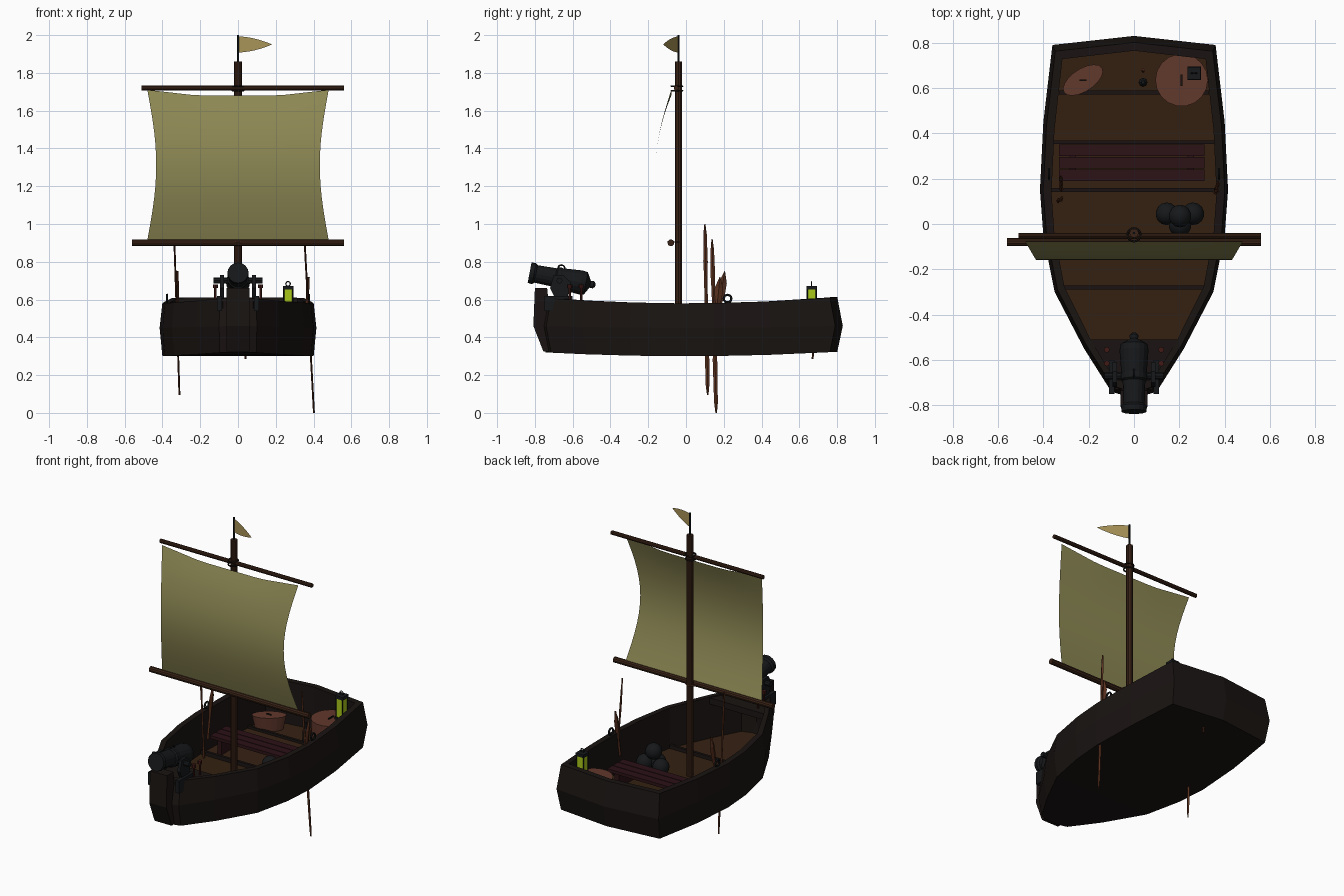
import bpy, math
from mathutils import Vector, Matrix

if "Cube" in bpy.data.objects:
    bpy.data.objects.remove(bpy.data.objects["Cube"])


def mat(name, r, g, b):
    m = bpy.data.materials.new(name)
    m.diffuse_color = (r, g, b, 1)
    m.use_nodes = True
    m.node_tree.nodes["Principled BSDF"].inputs["Base Color"].default_value = m.diffuse_color
    return m


HULL = mat("dark_wood", .010, .007, .006)
FLOOR = mat("floor_wood", .035, .015, .006)
SPAR = mat("spar_wood", .04, .016, .008)
BENCH = mat("bench_wood", .025, .006, .008)
TUB = mat("tub_wood", .12, .04, .025)
OAR = mat("oar_wood", .10, .03, .013)
IRON = mat("iron", .008, .009, .010)
RUST = mat("rust", .05, .01, .008)
SAIL = mat("canvas", .27, .25, .09)
FLAG = mat("flag_cloth", .40, .30, .10)
GLOW = mat("lamp_glow", .40, .58, .01)


def mesh(name, verts, faces, m, smooth=False):
    me = bpy.data.meshes.new(name)
    me.from_pydata([tuple(v) for v in verts], [], faces)
    me.materials.append(m)
    ob = bpy.data.objects.new(name, me)
    bpy.context.collection.objects.link(ob)
    if smooth:
        me.shade_smooth()
    return ob


def loft(name, rings, m, cap=True):
    """Join closed rings of equal length; ends capped."""
    n = len(rings[0])
    faces = [(k * n + i, k * n + (i + 1) % n, (k + 1) * n + (i + 1) % n, (k + 1) * n + i)
             for k in range(len(rings) - 1) for i in range(n)]
    if cap:
        faces += [tuple(range(n))[::-1], tuple(range((len(rings) - 1) * n, len(rings) * n))]
    return mesh(name, [p for r in rings for p in r], faces, m)


def turned(name, p1, p2, prof, m, n=12):
    """Round body along p1-p2; prof = (fraction along, radius)."""
    p1, p2 = Vector(p1), Vector(p2)
    q = (p2 - p1).to_track_quat('Z', 'Y')
    rings = [[p1.lerp(p2, t) + q @ Vector((r * math.cos(2 * math.pi * i / n),
              r * math.sin(2 * math.pi * i / n), 0)) for i in range(n)] for t, r in prof]
    return loft(name, rings, m)


def rod(name, p1, p2, r, m, n=8):
    return turned(name, p1, p2, [(0, r), (1, r)], m, n)


def box(name, x, y, z, m):
    ring = lambda h: [(x[0], y[0], h), (x[1], y[0], h), (x[1], y[1], h), (x[0], y[1], h)]
    return loft(name, [ring(z[0]), ring(z[1])], m)


def prism(name, prof, x0, x1, m):
    return loft(name, [[(x, y, z) for y, z in prof] for x in (x0, x1)], m)


def ring(name, loc, R, r, m, rot=(0, 0, 0)):
    bpy.ops.mesh.primitive_torus_add(major_radius=R, minor_radius=r, major_segments=16,
                                     minor_segments=6, location=loc, rotation=rot)
    ob = bpy.context.object
    ob.name = name
    ob.data.materials.append(m)


# hull: outline rings lofted outside and inside
half = [(.36, .79), (.40, .45), (.415, .15), (.40, -.05), (.35, -.30), (.22, -.55), (.10, -.74)]
outline = [(0, .83)] + half + [(0, -.77)] + [(-x, y) for x, y in reversed(half)]


def hull_ring(s, z, curve, inset=0):
    return [(x * (s - inset / .4), y * (s - inset / .8), z + curve * (y / .8) ** 2) for x, y in outline]


def across(base, n, flip):
    """Strip of faces joining the two sides of a symmetric ring."""
    out = []
    for i in range(n // 2):
        f = list(dict.fromkeys([i, i + 1, n - i - 1, (n - i) % n]))
        out.append(tuple(base + k for k in (f[::-1] if flip else f)))
    return out


rings = [hull_ring(.965, .30, .022), hull_ring(1, .45, .01), hull_ring(.965, .58, .03),
         hull_ring(.965, .58, .03, .035), hull_ring(.965, .325, .015, .035)]
n = len(outline)
faces = [(k * n + i, k * n + (i + 1) % n, (k + 1) * n + (i + 1) % n, (k + 1) * n + i)
         for k in range(4) for i in range(n)] + across(0, n, False)
mesh("hull", [p for r in rings for p in r], faces, HULL)
mesh("floor", rings[4], across(0, n, True), FLOOR)
for y, w in ((.58, .33), (.36, .36), (.15, .37), (-.28, .31)):
    box("floor_rib", (-w, w), (y - .008, y + .008), (.325, .35), HULL)

# bow post and foredeck
prism("bow_post", [(-.80, .66), (-.808, .46), (-.755, .325), (-.70, .325), (-.735, .66)], -.06, .06, HULL)
deck = [(-.08, -.73), (.08, -.73), (.20, -.51), (-.20, -.51)]
loft("foredeck", [[(x, y, z) for x, y in deck] for z in (.55, .59)], HULL)

# bench planks
for i in range(3):
    y = .19 + i * .055
    box("bench_plank", (-.33, .31), (y, y + .05), (.415, .435), BENCH)
for x in (-.27, .25):
    box("bench_leg", (x - .015, x + .015), (.2, .34), (.32, .415), BENCH)

# mast, yards and rope lashings
rod("mast", (0, -.04, .32), (0, -.04, 1.86), .02, SPAR, 10)
rod("flag_pole", (0, -.04, 1.84), (0, -.04, 2.0), .006, IRON, 6)
rod("upper_yard", (-.51, -.052, 1.72), (.56, -.052, 1.72), .013, SPAR, 10)
rod("lower_yard", (-.56, -.08, .90), (.56, -.08, .90), .018, SPAR, 10)
for z in (1.705, 1.73):
    ring("lashing", (0, -.048, z), .029, .005, HULL)
ring("lower_lashing", (0, -.06, .905), .036, .004, TUB)

# billowing sail
N, M = 12, 14
sv = []
for j in range(M + 1):
    v = j / M
    b = math.sin(math.pi * v)
    for i in range(N + 1):
        u = 2 * i / N - 1
        sag = .03 * v ** 6 * min(1, (1 - abs(u)) * 1.8)
        sv.append((u * (.48 - .047 * b), -.078 - .08 * b, .915 + .795 * v - sag))
grid = [(j * (N + 1) + i, j * (N + 1) + i + 1, (j + 1) * (N + 1) + i + 1, (j + 1) * (N + 1) + i)
        for j in range(M) for i in range(N)]
mesh("sail", sv, grid, SAIL, True)

# pennant
fv = []
for i in range(7):
    t = i / 6
    h = .042 * (1 - t ** 1.8)
    fv += [(.18 * t, -.04 - .08 * t, 1.95 - h), (.18 * t, -.04 - .08 * t, 1.951 + h)]
mesh("pennant", fv, [(2 * i, 2 * i + 2, 2 * i + 3, 2 * i + 1) for i in range(6)], FLAG)


# oars: flat tapered blades on a shaft
def oar(name, p1, p2, prof, thick):
    p1, p2 = Vector(p1), Vector(p2)
    loft(name, [[p1.lerp(p2, t) + Vector(d) for d in
                 ((thick, 0, 0), (0, w, 0), (-thick, 0, 0), (0, -w, 0))] for t, w in prof], OAR)


long_prof = [(0, .004), (.06, .010), (.3, .012), (.38, .009), (.7, .009), (.78, .012), (.94, .009), (1, .003)]
oar("left_oar", (-.31, .115, .095), (-.34, .10, 1.0), long_prof, .005)
oar("right_oar", (.402, .16, .0), (.352, .138, .92), long_prof, .005)
blade = [(0, .008), (.4, .01), (.6, .022), (.8, .022), (1, .002)]
oar("left_paddle", (-.32, .15, .43), (-.322, .205, .75), blade, .008)
oar("right_paddle", (.36, .15, .43), (.372, .18, .72), blade, .008)
for s in (-1, 1):
    ring("oarlock", (s * .375, .22, .605), .02, .006, IRON, (0, math.pi / 2, 0))

# barrel and oval tub at the stern
turned("barrel", (.21, .635, .325), (.21, .635, .52), [(0, .095), (.5, .112), (1, .116)], TUB, 18)
box("barrel_handle", (.206, .214), (.61, .66), (.52, .527), HULL)
tub = turned("oval_tub", (0, 0, 0), (0, 0, .10), [(0, .08), (1, .1)], TUB, 18)
tub.data.transform(Matrix.Translation((-.225, .635, .325)) @ Matrix.Rotation(math.radians(33), 4, 'Z')
                   @ Matrix.Diagonal((1, .5, 1, 1)))
box("tub_handle", (-.24, -.21), (.632, .638), (.425, .432), HULL)
turned("bottle", (.04, .625, .32), (.04, .625, .45), [(0, .02), (.6, .02), (.75, .008), (1, .008)], IRON, 8)
rod("peg", (.04, .67, .285), (.04, .68, .40), .006, OAR, 6)

# lantern
lx, ly = .265, .665
box("lantern_base", (lx - .03, lx + .03), (ly - .03, ly + .03), (.52, .535), IRON)
box("lantern_glass", (lx - .023, lx + .023), (ly - .023, ly + .023), (.535, .655), GLOW)
for sx in (-1, 1):
    for sy in (-1, 1):
        rod("lantern_bar", (lx + sx * .024, ly + sy * .024, .53), (lx + sx * .024, ly + sy * .024, .66), .004, IRON, 4)
box("lantern_cap", (lx - .028, lx + .028), (ly - .028, ly + .028), (.652, .672), IRON)
ring("lantern_ring", (lx, ly, .683), .012, .003, IRON, (math.pi / 2, 0, 0))

# cannonball pile
for c in ((.145, .045, .375), (.26, .045, .375), (.203, -.005, .375), (.203, .035, .455)):
    bpy.ops.mesh.primitive_uv_sphere_add(segments=14, ring_count=8, radius=.05, location=c)
    ob = bpy.context.object
    ob.name = "cannonball"
    ob.data.materials.append(IRON)
    ob.data.shade_smooth()

# cannon on its carriage
turned("cannon_barrel", (0, -.828, .742), (0, -.49, .678),
       [(0, .035), (0, .055), (.07, .057), (.1, .047), (.4, .05), (.42, .058), (.47, .058), (.5, .056),
        (.8, .064), (.88, .06), (.93, .03), (.95, .018), (1, .02), (1.03, .008)], IRON, 16)
rod("trunnion", (-.13, -.67, .70), (.13, -.67, .70), .016, IRON)
ring("cannon_handle", (0, -.66, .765), .018, .004, IRON, (0, math.pi / 2, 0))
for s in (-1, 1):
    prism("carriage_side", [(-.72, .66), (-.69, .60), (-.63, .60), (-.61, .69), (-.65, .73), (-.70, .73)],
          s * .075, s * .095, IRON)
    box("bow_cheek", sorted((s * .085, s * .11)), (-.75, -.60), (.54, .62), IRON)
    for x, y in ((.12, -.555), (.12, -.615)):
        rod("cleat_post", (s * x, y, .58), (s * x, y, .675), .007, RUST, 6)
        rod("cleat_knob", (s * x, y, .66), (s * x, y, .68), .013, RUST, 8)
